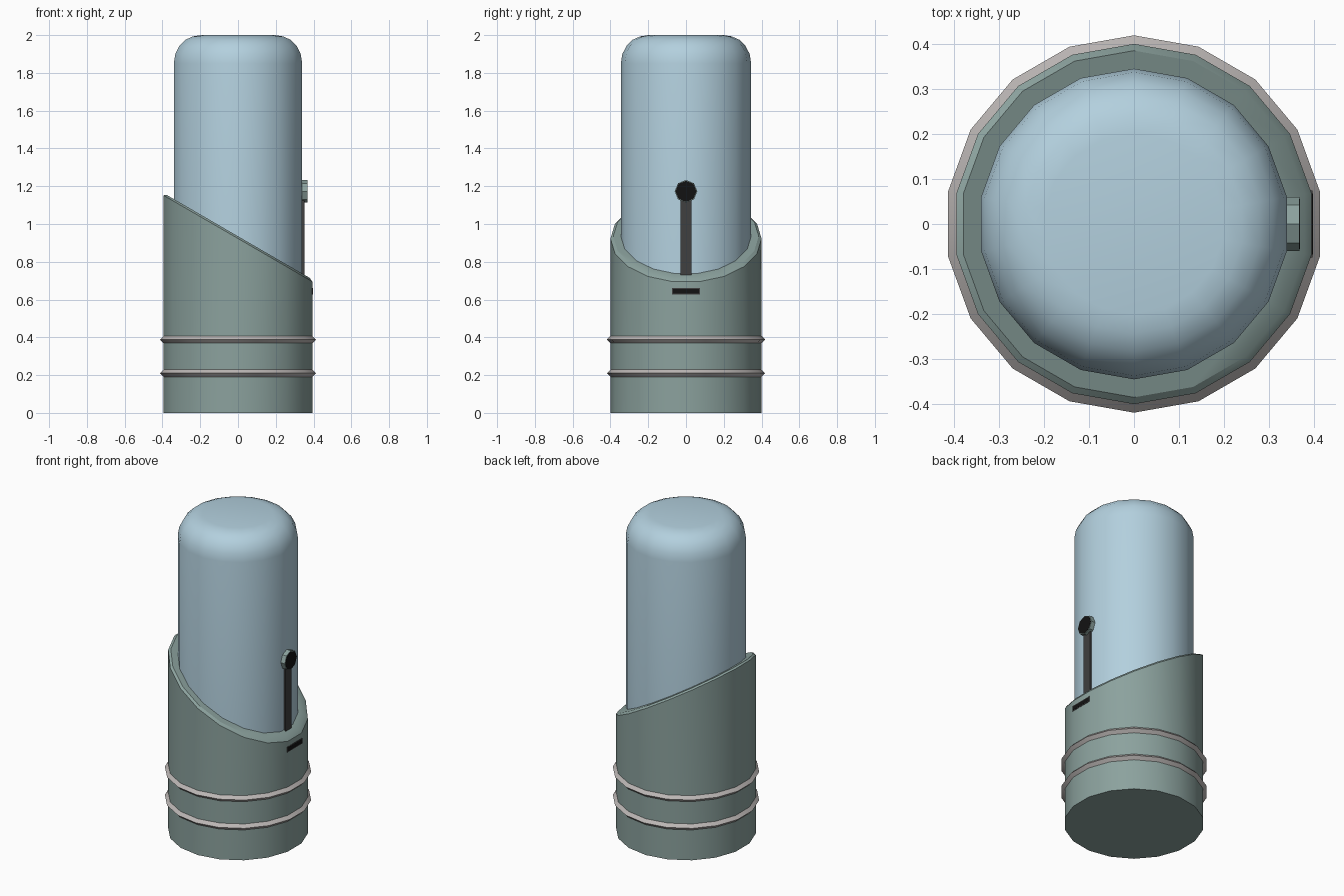
import bpy, bmesh
from math import sin, cos, pi, radians

if "Cube" in bpy.data.objects:
    bpy.data.objects.remove(bpy.data.objects["Cube"])

SIDES = 18


def material(name, rgb):
    m = bpy.data.materials.new(name)
    m.diffuse_color = (*rgb, 1)
    m.use_nodes = True
    m.node_tree.nodes["Principled BSDF"].inputs["Base Color"].default_value = m.diffuse_color
    return m


def slant(x):
    # sloping plane of the sleeve rim
    return 0.935 - 0.58 * x


def lathe(name, profile, mat, closed=False, caps=True, angle=35):
    """Stack of 18-sided rings; a height may be a number or a function of x."""
    bm = bmesh.new()
    rings = []
    for r, h in profile:
        ring = []
        for i in range(SIDES):
            a = pi / 2 + 2 * pi * i / SIDES
            x, y = r * cos(a), r * sin(a)
            ring.append(bm.verts.new((x, y, h(x) if callable(h) else h)))
        rings.append(ring)
    pairs = list(zip(rings, rings[1:]))
    if closed:
        pairs.append((rings[-1], rings[0]))
    for lo, hi in pairs:
        for i in range(SIDES):
            j = (i + 1) % SIDES
            bm.faces.new((lo[i], lo[j], hi[j], hi[i]))
    if caps and not closed:
        bm.faces.new(rings[0][::-1])
        bm.faces.new(rings[-1])
    bmesh.ops.recalc_face_normals(bm, faces=bm.faces)
    return finish(name, bm, mat, angle)


def finish(name, bm, mat, angle=None):
    me = bpy.data.meshes.new(name)
    bm.to_mesh(me)
    bm.free()
    me.materials.append(mat)
    ob = bpy.data.objects.new(name, me)
    bpy.context.collection.objects.link(ob)
    if angle:
        bpy.ops.object.select_all(action='DESELECT')
        bpy.context.view_layer.objects.active = ob
        ob.select_set(True)
        bpy.ops.object.shade_smooth_by_angle(angle=radians(angle))
    return ob


def box(name, x, y, z, mat):
    bm = bmesh.new()
    bmesh.ops.create_cube(bm, size=1)
    for v in bm.verts:
        v.co = [lo + (c + 0.5) * (hi - lo) for c, (lo, hi) in zip(v.co, (x, y, z))]
    return finish(name, bm, mat)


def disc_x(name, r, x0, x1, z, mat):
    # octagonal disc facing +x with a corner at the top
    bm = bmesh.new()
    rings = [[bm.verts.new((x, r * cos(k * pi / 4), z + r * sin(k * pi / 4)))
              for k in range(8)] for x in (x0, x1)]
    for k in range(8):
        j = (k + 1) % 8
        bm.faces.new((rings[0][k], rings[0][j], rings[1][j], rings[1][k]))
    for ring in rings:
        bm.faces.new(ring)
    bmesh.ops.recalc_face_normals(bm, faces=bm.faces)
    return finish(name, bm, mat)


green = material("sleeve_green", (0.26, 0.36, 0.34))
blue = material("pale_blue", (0.45, 0.63, 0.73))
metal = material("ring_metal", (0.50, 0.47, 0.46))
dark = material("dark_grey", (0.05, 0.05, 0.05))
black = material("black", (0.006, 0.006, 0.006))

# sleeve with slanted, chamfered rim
lathe("sleeve", [(0.4, 0), (0.4, lambda x: slant(x) - 0.012),
                 (0.385, slant), (0.34, slant)], green, angle=30)

# capsule with rounded top
lathe("capsule", [(0.345, 0.6), (0.345, 1.85), (0.337, 1.9), (0.315, 1.943),
                  (0.283, 1.975), (0.243, 1.993), (0.2, 2.0)], blue, angle=40)

# diamond-section bands around the sleeve
for n, z in (("lower_band", 0.21), ("upper_band", 0.388)):
    lathe(n, [(0.419, z), (0.394, z + 0.025), (0.369, z), (0.394, z - 0.025)],
          metal, closed=True)

# indicator stem and round knob
box("indicator_stem", (0.335, 0.352), (-0.028, 0.028), (0.7, 1.14), dark)
disc_x("indicator_knob", 0.06, 0.335, 0.368, 1.173, green)
disc_x("indicator_face", 0.056, 0.36, 0.369, 1.173, black)

# slot below the rim
box("slot_frame", (0.38, 0.396), (-0.074, 0.074), (0.627, 0.661), dark)
box("slot_opening", (0.38, 0.397), (-0.068, 0.068), (0.632, 0.656), black)
